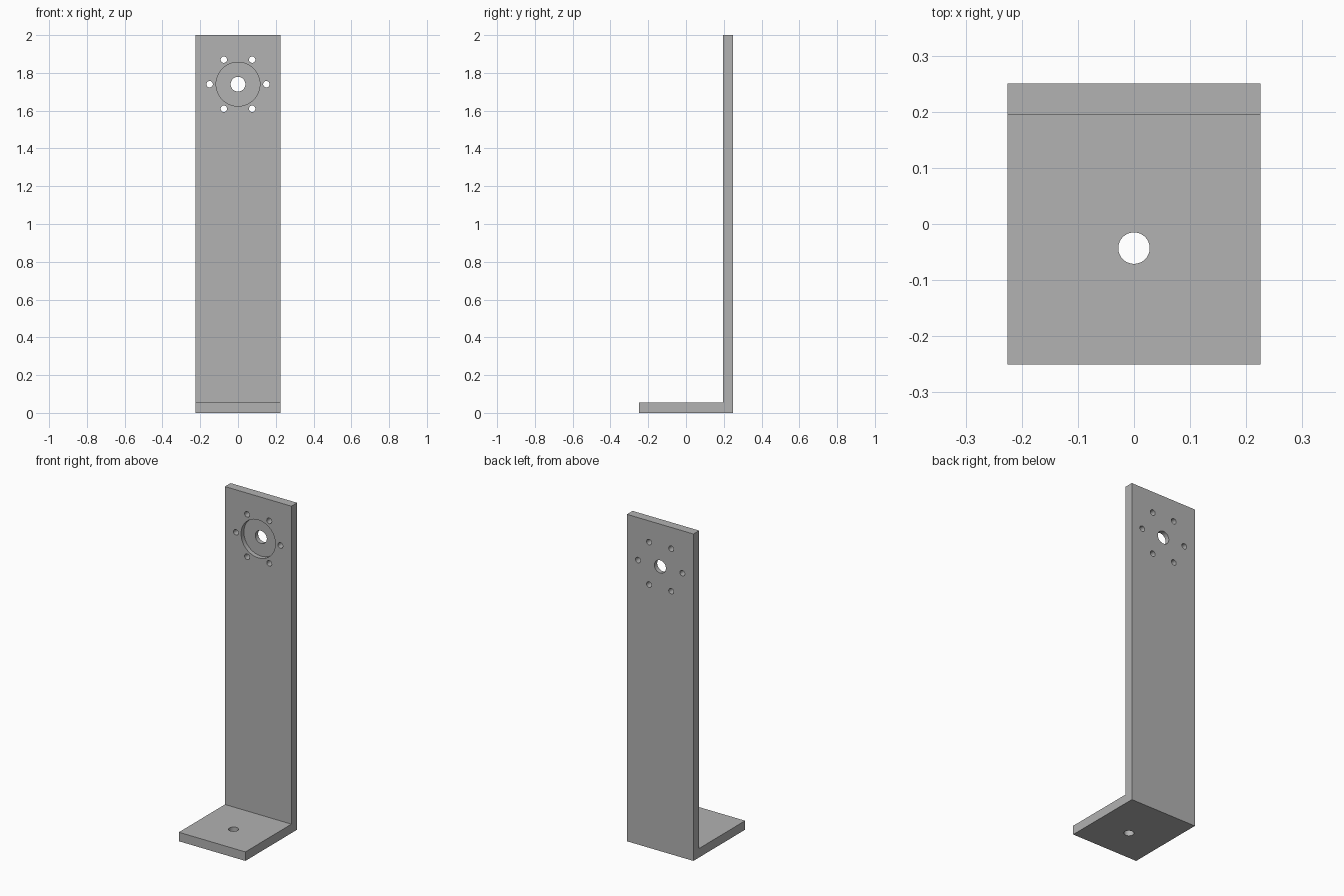
import bpy, bmesh
from math import radians, sin, cos
from mathutils import Matrix, Vector

if "Cube" in bpy.data.objects:
    bpy.data.objects.remove(bpy.data.objects["Cube"], do_unlink=True)

W, D, H, T = 0.45, 0.50, 2.0, 0.055   # width, depth, height, plate thickness
HUB_Z = 1.74
FACE_Y = D / 2 - T                    # front face of the upright plate

grey = bpy.data.materials.new("plain grey")
grey.use_nodes = True
colour = (0.445, 0.445, 0.445, 1)
grey.diffuse_color = colour
grey.node_tree.nodes["Principled BSDF"].inputs["Base Color"].default_value = colour


def mesh_object(name, bm):
    bmesh.ops.recalc_face_normals(bm, faces=bm.faces)
    mesh = bpy.data.meshes.new(name)
    bm.to_mesh(mesh)
    bm.free()
    mesh.materials.append(grey)
    obj = bpy.data.objects.new(name, mesh)
    bpy.context.collection.objects.link(obj)
    return obj


def drill(target, centre, radius, length, turn=0, sides=64):
    """Cut a round hole, upright or turned about x."""
    bm = bmesh.new()
    bmesh.ops.create_cone(bm, cap_ends=True, segments=sides, radius1=radius,
                          radius2=radius, depth=length,
                          matrix=Matrix.Translation(centre) @ Matrix.Rotation(turn, 4, "X"))
    cutter = mesh_object("hole_cutter", bm)
    cutter.hide_render = True
    mod = target.modifiers.new("hole", "BOOLEAN")
    mod.operation, mod.solver, mod.object = "DIFFERENCE", "EXACT", cutter
    bpy.ops.object.modifier_apply(modifier=mod.name)
    bpy.data.objects.remove(cutter, do_unlink=True)


# L-shaped bracket: side profile extruded across the width
profile = [(-D / 2, 0), (D / 2, 0), (D / 2, H), (FACE_Y, H), (FACE_Y, T), (-D / 2, T)]
bm = bmesh.new()
side = bm.faces.new([bm.verts.new((-W / 2, y, z)) for y, z in profile])
new = bmesh.ops.extrude_face_region(bm, geom=[side])["geom"]
bmesh.ops.translate(bm, vec=(W, 0, 0), verts=[v for v in new if isinstance(v, bmesh.types.BMVert)])
bracket = mesh_object("angle_bracket", bm)
bpy.context.view_layer.objects.active = bracket
bracket.select_set(True)

# Base mounting hole
drill(bracket, Vector((0, -0.043, T / 2)), 0.028, 4 * T)

# Shallow recess and shaft hole in the upright
across = radians(90)
mid = D / 2 - T / 2
drill(bracket, Vector((0, FACE_Y, HUB_Z)), 0.116, T, across)
drill(bracket, Vector((0, mid, HUB_Z)), 0.039, 4 * T, across)

# Ring of six screw holes
for i in range(6):
    a = radians(60 * i)
    drill(bracket, Vector((0.15 * cos(a), mid, HUB_Z + 0.15 * sin(a))), 0.017, 4 * T, across, 32)

bpy.ops.object.shade_smooth_by_angle(angle=radians(30))
